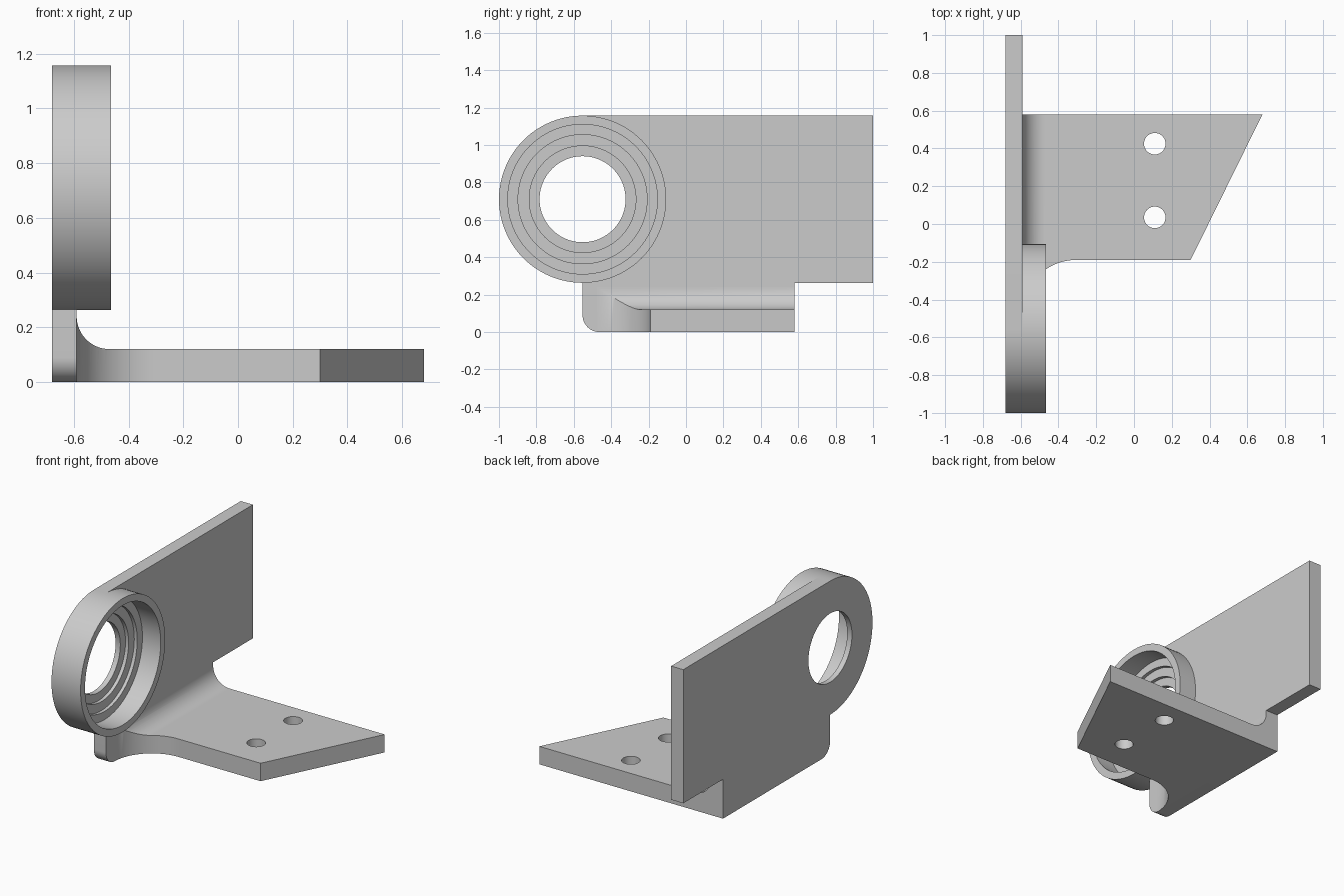
import bpy, bmesh
from math import sin, cos, pi, radians

if "Cube" in bpy.data.objects:
    bpy.data.objects.remove(bpy.data.objects["Cube"])

GREY = (0.6, 0.6, 0.6, 1)
grey = bpy.data.materials.new("plain grey metal")
grey.use_nodes = True
grey.diffuse_color = GREY
grey.node_tree.nodes["Principled BSDF"].inputs["Base Color"].default_value = GREY

X_BACK, X_WALL, X_RIM = -0.68, -0.59, -0.465    # wall back, wall front, ring rim
EYE_Y, EYE_Z, EYE_R = -0.553, 0.71, 0.447       # bearing eye
Y_END, THICK = 0.58, 0.12                       # base end, base thickness

# Maps profile (u, v) and depth d into space for each extrusion axis
AXES = {"x": lambda u, v, d: (d, u, v),
        "y": lambda u, v, d: (u, d, v),
        "z": lambda u, v, d: (u, v, d)}


def arc(cx, cy, r, start, end, n=24):
    angles = [radians(start + (end - start) * i / n) for i in range(n + 1)]
    return [(cx + r * cos(a), cy + r * sin(a)) for a in angles]


def make_object(name, bm):
    bmesh.ops.recalc_face_normals(bm, faces=bm.faces)
    mesh = bpy.data.meshes.new(name)
    bm.to_mesh(mesh)
    bm.free()
    mesh.materials.append(grey)
    obj = bpy.data.objects.new(name, mesh)
    bpy.context.collection.objects.link(obj)
    return obj


def prism(name, points, axis, lo, hi):
    bm = bmesh.new()
    place = AXES[axis]
    low = [bm.verts.new(place(u, v, lo)) for u, v in points]
    high = [bm.verts.new(place(u, v, hi)) for u, v in points]
    bm.faces.new(low)
    bm.faces.new(high)
    for i in range(len(points)):
        j = (i + 1) % len(points)
        bm.faces.new((low[i], low[j], high[j], high[i]))
    return make_object(name, bm)


def lathe(name, profile, closed, n=96):
    """Turn (x, radius) points about the eye axis."""
    bm = bmesh.new()
    rings = [[bm.verts.new((x, EYE_Y + r * cos(2 * pi * i / n), EYE_Z + r * sin(2 * pi * i / n)))
              for i in range(n)] for x, r in profile]
    pairs = list(zip(rings, rings[1:]))
    if closed:
        pairs.append((rings[-1], rings[0]))
    else:
        bm.faces.new(rings[0])
        bm.faces.new(rings[-1])
    for a, b in pairs:
        for i in range(n):
            j = (i + 1) % n
            bm.faces.new((a[i], a[j], b[j], b[i]))
    return make_object(name, bm)


def select_only(obj):
    bpy.ops.object.select_all(action="DESELECT")
    obj.select_set(True)
    bpy.context.view_layer.objects.active = obj


def combine(obj, tool, operation):
    mod = obj.modifiers.new("cut", "BOOLEAN")
    mod.operation = operation
    mod.solver = "EXACT"
    mod.object = tool
    select_only(obj)
    bpy.ops.object.modifier_apply(modifier=mod.name)
    bpy.data.objects.remove(tool)


# Upright wall: round eye end, long tab, foot with a rounded corner
z_low, z_top = EYE_Z - EYE_R, EYE_Z + EYE_R
outline = arc(EYE_Y, EYE_Z, EYE_R, 90, 270, 48)
outline += arc(EYE_Y + 0.09, 0.09, 0.09, 180, 270, 12)
outline += [(Y_END, 0), (Y_END, z_low), (1, z_low), (1, z_top)]
wall = prism("wall_plate", outline, "x", X_BACK, X_WALL)

# Stepped bore through the wall
steps = [(0.40, -0.60), (0.345, -0.622), (0.285, -0.645), (0.23, -0.75)]
profile, x = [], -0.4
for radius, floor in steps:
    profile += [(x, radius), (floor, radius)]
    x = floor
combine(wall, lathe("bore_cutter", profile, False), "DIFFERENCE")

# Raised bearing ring on the front of the wall
ring = lathe("bearing_ring", [(X_WALL, EYE_R), (X_RIM, EYE_R), (X_RIM, 0.40), (X_WALL, 0.40)], True)

# Base: section with a fillet against the wall, trimmed to its plan shape
section = [(X_WALL, 0), (0.8, 0), (0.8, THICK)]
section += arc(X_WALL + 0.12, THICK + 0.12, 0.12, 270, 180, 20)
base = prism("base_plate", section, "y", -0.6, Y_END)
plan = [(-0.65, -0.475)] + arc(X_WALL + 0.285, -0.475, 0.285, 180, 90, 24)
plan += [(0.30, -0.19), (0.739, 0.70), (-0.65, 0.70)]
combine(base, prism("plan_trim", plan, "z", -0.1, 0.5), "INTERSECT")

# Two bolt holes
for y in (0.035, 0.425):
    hole = prism("hole_cutter", arc(0.11, y, 0.057, 0, 360, 40)[:-1], "z", -0.1, 0.3)
    combine(base, hole, "DIFFERENCE")

for obj in (wall, ring, base):
    select_only(obj)
    bpy.ops.object.shade_smooth_by_angle(angle=radians(30))
